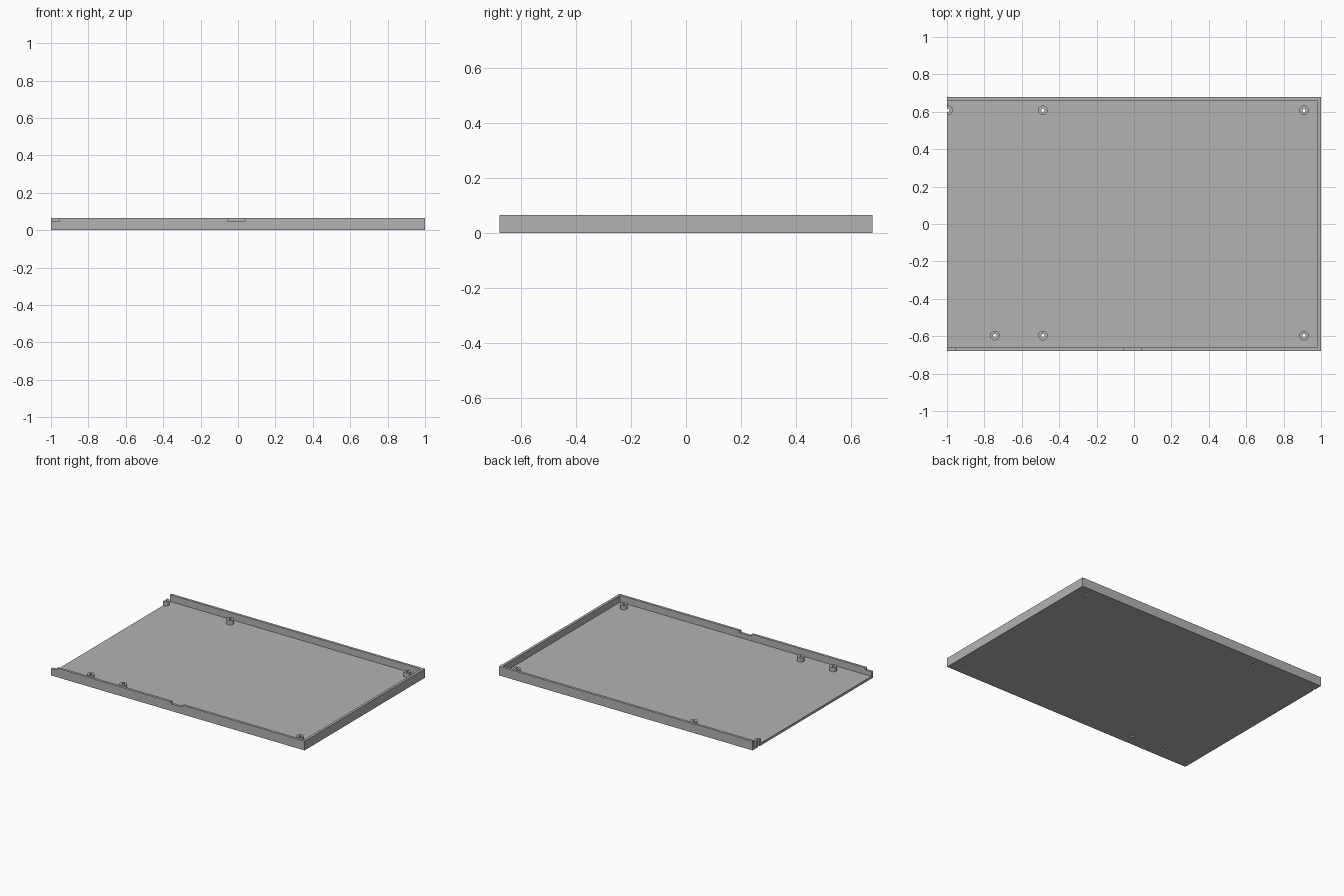
import bpy

if "Cube" in bpy.data.objects:
    bpy.data.objects.remove(bpy.data.objects["Cube"])

# Main dimensions
W, D, H = 1.0, 0.678, 0.065      # half width, half depth, height
WALL, FLOOR = 0.018, 0.017
BOSS_TOP = 0.048

grey = bpy.data.materials.new("plain grey")
grey.diffuse_color = (0.45, 0.45, 0.45, 1)
grey.use_nodes = True
grey.node_tree.nodes["Principled BSDF"].inputs["Base Color"].default_value = grey.diffuse_color


def box(name, x0, x1, y0, y1, z0, z1):
    bpy.ops.mesh.primitive_cube_add(size=1, location=((x0 + x1) / 2, (y0 + y1) / 2, (z0 + z1) / 2))
    ob = bpy.context.object
    ob.name = name
    ob.scale = (x1 - x0, y1 - y0, z1 - z0)
    bpy.ops.object.transform_apply(location=True, rotation=False, scale=True)
    return ob


def cylinder(name, x, y, r, z0, z1):
    bpy.ops.mesh.primitive_cylinder_add(vertices=32, radius=r, depth=z1 - z0, location=(x, y, (z0 + z1) / 2))
    ob = bpy.context.object
    ob.name = name
    return ob


def cut(target, cutter):
    mod = target.modifiers.new("cut", 'BOOLEAN')
    mod.operation = 'DIFFERENCE'
    mod.solver = 'EXACT'
    mod.object = cutter
    bpy.context.view_layer.objects.active = target
    bpy.ops.object.modifier_apply(modifier=mod.name)
    bpy.data.objects.remove(cutter, do_unlink=True)


def finish(ob):
    ob.data.materials.clear()
    ob.data.materials.append(grey)
    bpy.ops.object.select_all(action='DESELECT')
    ob.select_set(True)
    bpy.context.view_layer.objects.active = ob
    bpy.ops.object.shade_smooth_by_angle()


# Tray: floor with walls on three sides, open at the left
tray = box("tray", -W, W, -D, D, 0, H)
cut(tray, box("cavity", -W - 0.1, W - WALL, -D + WALL, D - WALL, FLOOR, H + 0.1))

# Notches in the top of the front wall
for x0, x1 in ((-W - 0.1, -0.955), (-0.055, 0.038)):
    cut(tray, box("notch", x0, x1, -D - 0.1, -D + WALL + 0.01, 0.05, H + 0.1))

# Screw bosses with holes running through the floor
for x, y in ((-0.995, 0.608), (-0.487, 0.608), (0.909, 0.608),
             (-0.744, -0.597), (-0.487, -0.597), (0.909, -0.597)):
    boss = cylinder("screw_boss", x, y, 0.025, FLOOR - 0.002, BOSS_TOP)
    for part in (boss, tray):
        cut(part, cylinder("hole", x, y, 0.009, -0.1, 0.1))
    if x < -0.9:  # boss sliced off flush with the open side
        cut(boss, box("slice", -W - 0.2, -W, y - 0.1, y + 0.1, -0.1, 0.2))
    finish(boss)

finish(tray)
